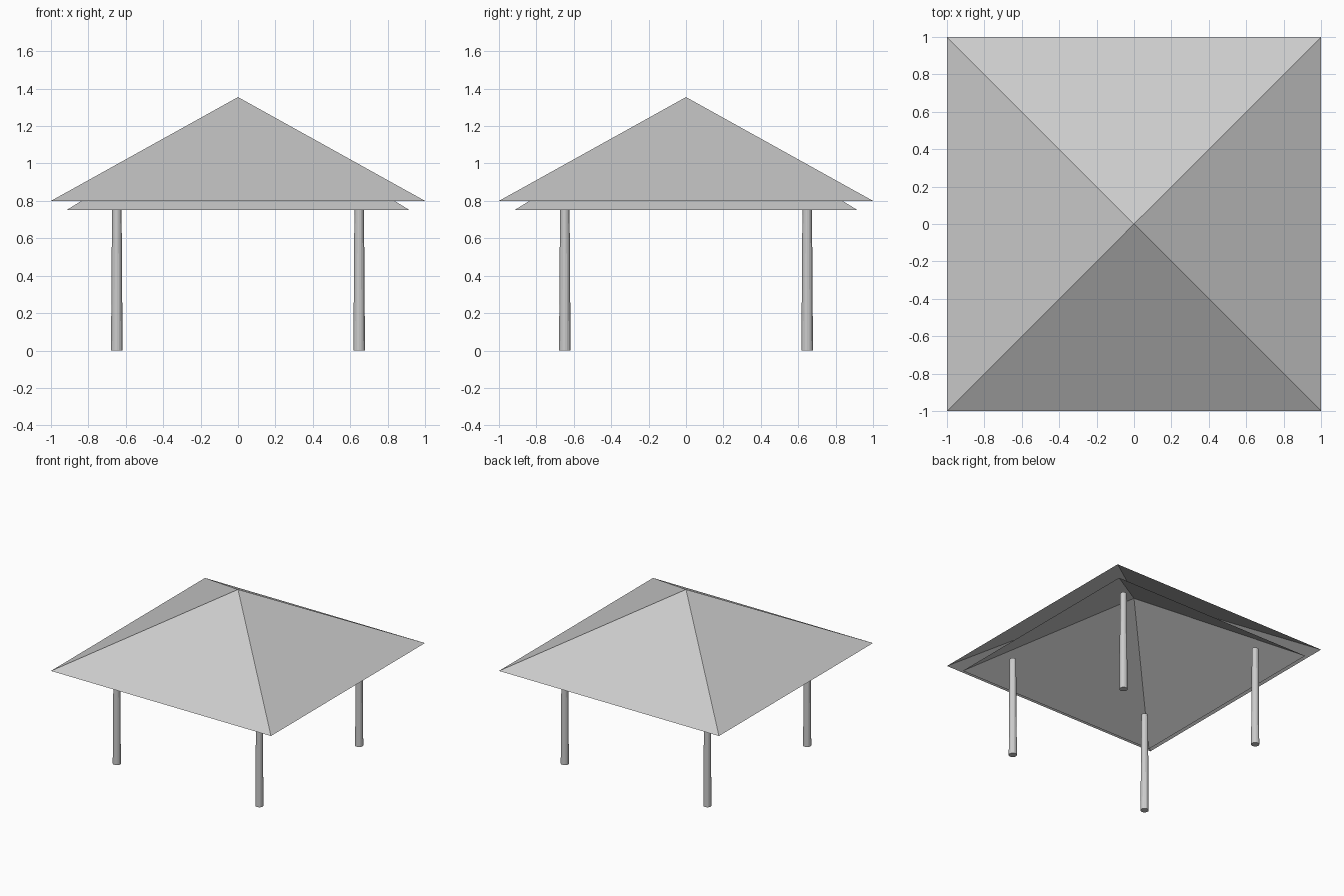
import bpy, bmesh

if "Cube" in bpy.data.objects:
    bpy.data.objects.remove(bpy.data.objects["Cube"])

grey = bpy.data.materials.new("plain grey")
grey.diffuse_color = (0.6, 0.6, 0.6, 1)
grey.use_nodes = True
grey.node_tree.nodes["Principled BSDF"].inputs["Base Color"].default_value = grey.diffuse_color


def add_object(name, bm):
    mesh = bpy.data.meshes.new(name)
    bm.normal_update()
    bm.to_mesh(mesh)
    bm.free()
    mesh.materials.append(grey)
    obj = bpy.data.objects.new(name, mesh)
    bpy.context.collection.objects.link(obj)
    return obj


def pyramid_shell(name, half, eave_z, apex_z):
    """Four sloping triangles, open underneath."""
    bm = bmesh.new()
    apex = bm.verts.new((0, 0, apex_z))
    corners = [bm.verts.new((x * half, y * half, eave_z))
               for x, y in ((-1, -1), (1, -1), (1, 1), (-1, 1))]
    for i in range(4):
        bm.faces.new((corners[i], corners[(i + 1) % 4], apex))
    add_object(name, bm)


def post(name, x, y, height=0.83):
    """Slightly tapered round post."""
    bm = bmesh.new()
    bmesh.ops.create_cone(bm, cap_ends=True, segments=16,
                          radius1=0.031, radius2=0.025, depth=height)
    obj = add_object(name, bm)
    obj.location = (x, y, height / 2)


# Roof canopy and the lining hung inside it
pyramid_shell("roof_canopy", 1.0, 0.80, 1.355)
pyramid_shell("roof_lining", 0.915, 0.752, 1.317)

# Corner posts
for x, side in ((-0.648, "left"), (0.648, "right")):
    for y, end in ((-0.648, "front"), (0.648, "back")):
        post(f"{end}_{side}_post", x, y)
